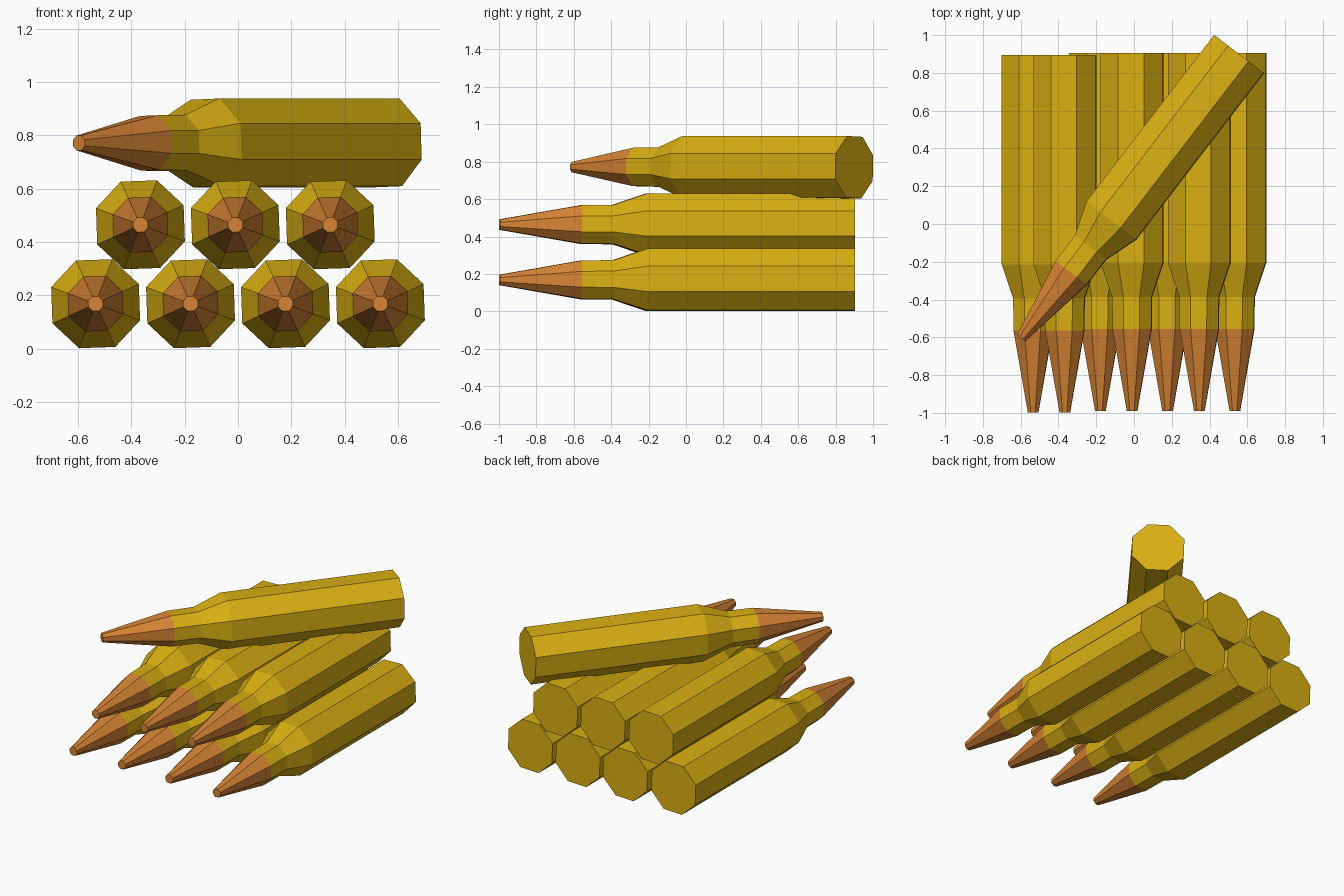
import bpy, bmesh, math

if "Cube" in bpy.data.objects:
    bpy.data.objects.remove(bpy.data.objects["Cube"])


def material(name, color):
    m = bpy.data.materials.new(name)
    m.diffuse_color = (*color, 1)
    m.use_nodes = True
    m.node_tree.nodes["Principled BSDF"].inputs["Base Color"].default_value = m.diffuse_color
    return m


BRASS = material("brass", (0.70, 0.43, 0.006))
COPPER = material("copper", (0.68, 0.23, 0.035))

SIDES = 8
TWIST = math.radians(22.5 + 2)
# (distance along the axis, radius) from base to tip
PROFILE = [(0.90, 0.178), (-0.21, 0.178), (-0.39, 0.113), (-0.56, 0.111), (-0.995, 0.030)]
COPPER_START = 3


def cartridge_mesh():
    bm = bmesh.new()
    rings = []
    for y, r in PROFILE:
        angles = [TWIST + 2 * math.pi * i / SIDES for i in range(SIDES)]
        rings.append([bm.verts.new((r * math.cos(a), y, r * math.sin(a))) for a in angles])
    # Case, shoulder, neck and pointed tip
    for k in range(len(rings) - 1):
        for i in range(SIDES):
            j = (i + 1) % SIDES
            f = bm.faces.new((rings[k][i], rings[k][j], rings[k + 1][j], rings[k + 1][i]))
            f.material_index = int(k >= COPPER_START)
    # Flat base and blunt tip
    bm.faces.new(rings[0])
    bm.faces.new(rings[-1]).material_index = 1
    bmesh.ops.recalc_face_normals(bm, faces=bm.faces[:])
    me = bpy.data.meshes.new("cartridge")
    bm.to_mesh(me)
    bm.free()
    me.materials.append(BRASS)
    me.materials.append(COPPER)
    return me


MESH = cartridge_mesh()


def place(name, location, turn=0.0):
    ob = bpy.data.objects.new(name, MESH)
    ob.location = location
    ob.rotation_euler.z = math.radians(turn)
    bpy.context.collection.objects.link(ob)


# Bottom row of four, the leftmost sits slightly forward
for i in range(4):
    place(f"bottom_cartridge_{i + 1}", (-0.534 + 0.356 * i, -0.004 if i == 0 else 0.004, 0.168))

# Middle row of three, nested in the gaps
for i in range(3):
    place(f"middle_cartridge_{i + 1}", (-0.366 + 0.356 * i, -0.004 if i == 0 else 0.004, 0.464))

# Loose cartridge lying diagonally on top
TURN = -37.5
a = math.radians(TURN)
tip = (-0.597, -0.604)
reach = -PROFILE[-1][0]
place("top_cartridge", (tip[0] - reach * math.sin(a), tip[1] + reach * math.cos(a), 0.771), TURN)
